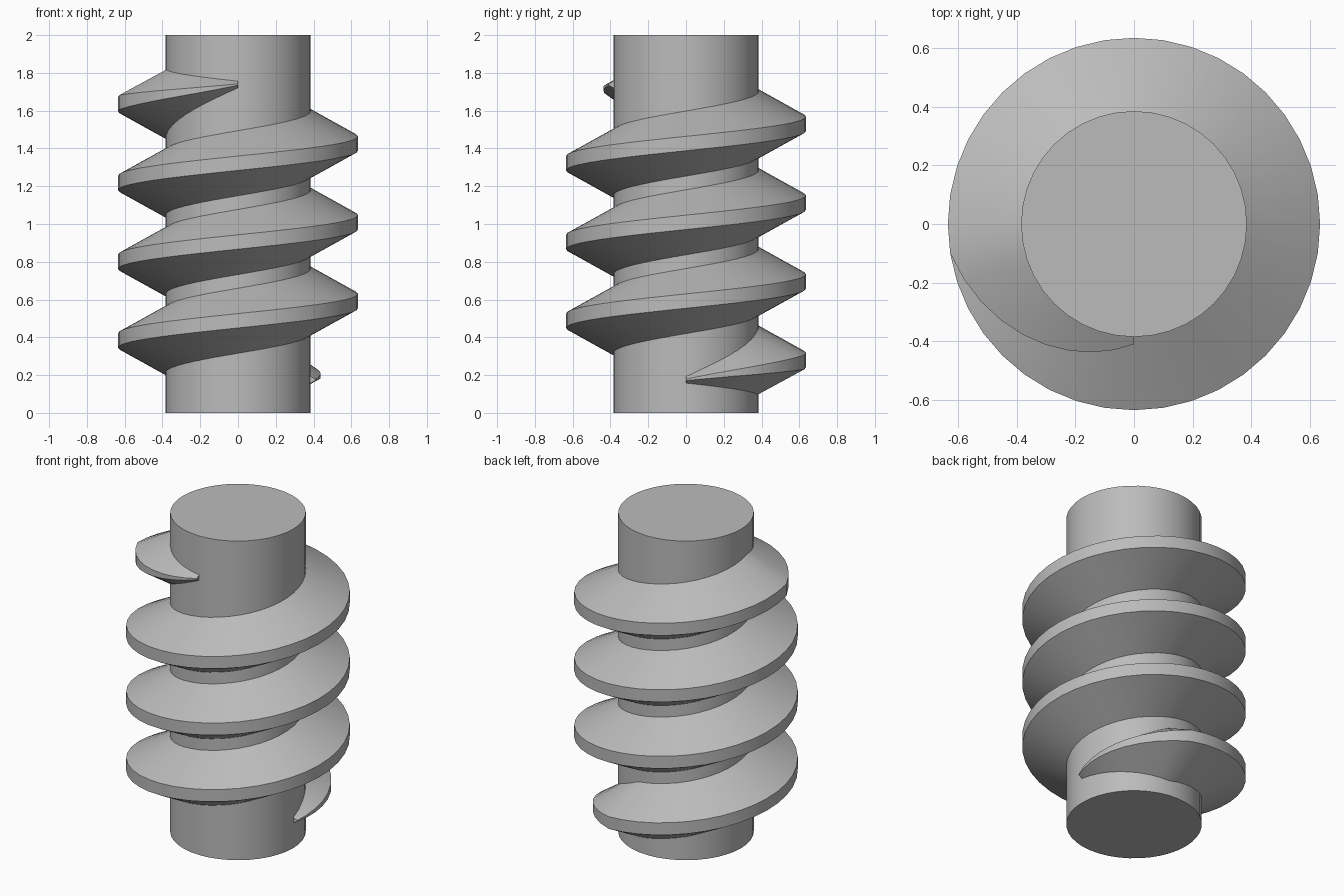
import bpy, bmesh
from math import pi, cos, sin

old = bpy.data.objects.get("Cube")
if old:
    bpy.data.objects.remove(old, do_unlink=True)

SEGMENTS = 40           # steps per turn
HEIGHT = 2.0
CORE_R = 0.385
DEPTH = 0.25            # thread height above the core
ROOT, CREST = 0.172, 0.038   # half thickness of the thread
SINK = 0.02             # how far the thread is buried in the core
PITCH, START_Z, TURNS = 0.417, 0.175, 3.75
TAPER_STEPS, TIP = 9, 0.1

steel = bpy.data.materials.new("grey_metal")
steel.use_nodes = True
colour = (0.5, 0.5, 0.5, 1)
steel.diffuse_color = colour
steel.node_tree.nodes["Principled BSDF"].inputs["Base Color"].default_value = colour


def finish(bm, name):
    bmesh.ops.recalc_face_normals(bm, faces=bm.faces[:])
    mesh = bpy.data.meshes.new(name)
    bm.to_mesh(mesh)
    bm.free()
    mesh.materials.append(steel)
    obj = bpy.data.objects.new(name, mesh)
    bpy.context.collection.objects.link(obj)
    bpy.ops.object.select_all(action='DESELECT')
    obj.select_set(True)
    bpy.context.view_layer.objects.active = obj
    bpy.ops.object.shade_smooth_by_angle(angle=pi / 6)
    return obj


# Core shaft
bm = bmesh.new()
bmesh.ops.create_cone(bm, cap_ends=True, segments=SEGMENTS,
                      radius1=CORE_R, radius2=CORE_R, depth=HEIGHT)
bmesh.ops.translate(bm, verts=bm.verts[:], vec=(0, 0, HEIGHT / 2))
finish(bm, "core_shaft")

# Helical thread: a trapezoid swept upward, shrinking to a tip at both ends
bm = bmesh.new()
steps = int(TURNS * SEGMENTS)
rings = []
for i in range(steps + 1):
    s = TIP + (1 - TIP) * min(1, min(i, steps - i) / TAPER_STEPS)
    turn = i / SEGMENTS
    a, z = 2 * pi * turn, START_Z + PITCH * turn
    buried = ROOT * s + SINK * (ROOT - CREST) / DEPTH
    inner, outer = CORE_R - SINK, CORE_R + DEPTH * s
    profile = [(inner, -buried), (outer, -CREST * s),
               (outer, CREST * s), (inner, buried)]
    rings.append([bm.verts.new((r * cos(a), r * sin(a), z + h))
                  for r, h in profile])
for lower, upper in zip(rings, rings[1:]):
    for k in range(4):
        n = (k + 1) % 4
        bm.faces.new((lower[k], lower[n], upper[n], upper[k]))
bm.faces.new(rings[0])
bm.faces.new(rings[-1])
finish(bm, "helical_thread")
